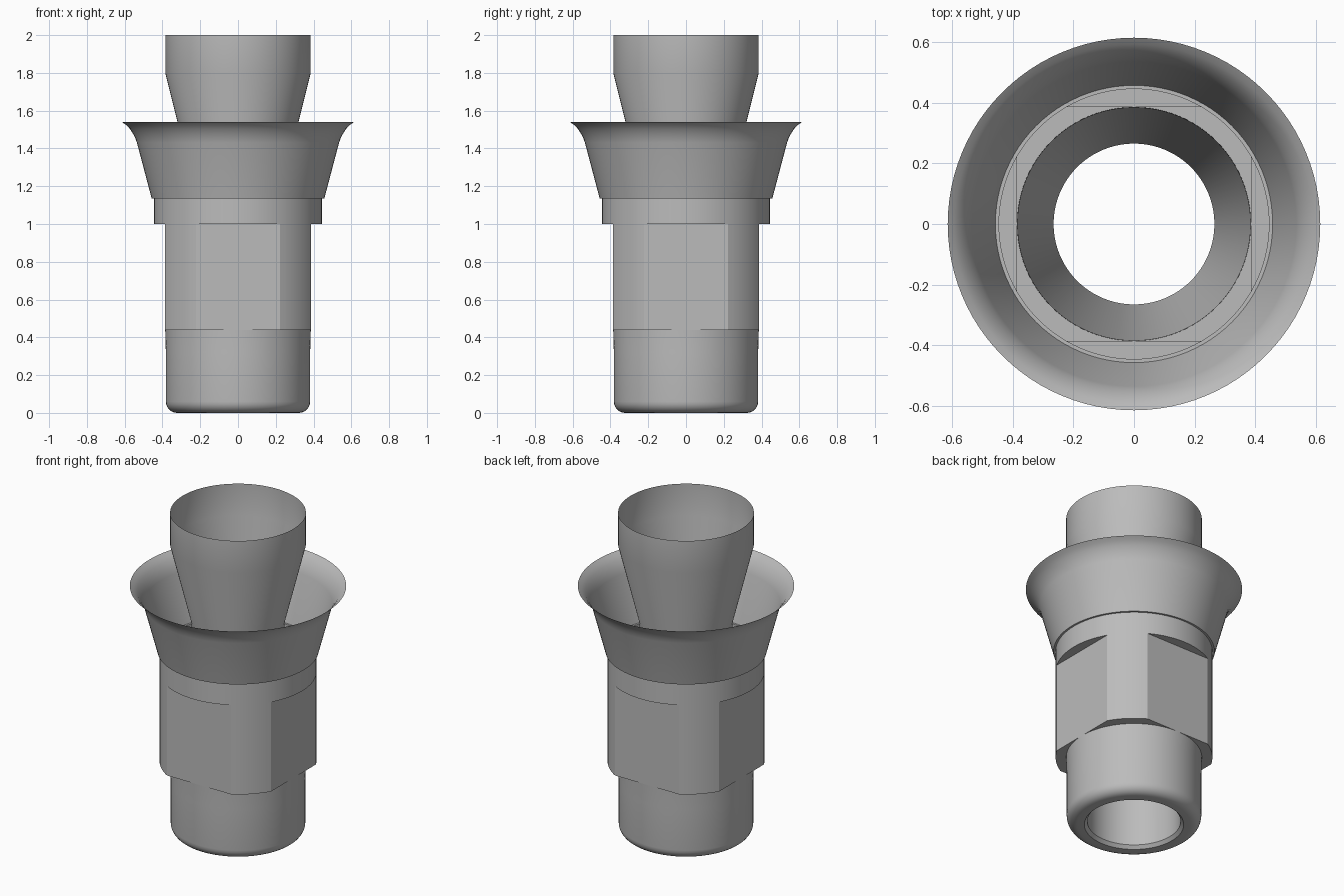
import bpy
import bmesh
from math import sin, cos, pi, radians

cube = bpy.data.objects.get("Cube")
if cube:
    bpy.data.objects.remove(cube, do_unlink=True)

SEGMENTS = 96
COLLAR = 0.445                       # radius of the collar and body corners
FLAT = COLLAR * cos(radians(30))     # distance from the axis to each flat
BORE = 0.265

steel = bpy.data.materials.new("grey_steel")
steel.use_nodes = True
grey = (0.5, 0.5, 0.5, 1)
steel.diffuse_color = grey
steel.node_tree.nodes["Principled BSDF"].inputs["Base Color"].default_value = grey


def circle(radius):
    return lambda a: radius


def four_flats(a):
    return min(COLLAR, FLAT / max(abs(cos(a)), abs(sin(a))))


def loft(name, rings):
    """Skin a stack of (radius or radius function, height) rings."""
    bm = bmesh.new()
    previous = None
    for radius, z in rings:
        shape = radius if callable(radius) else circle(radius)
        angles = [2 * pi * i / SEGMENTS for i in range(SEGMENTS)]
        ring = [bm.verts.new((shape(a) * cos(a), shape(a) * sin(a), z)) for a in angles]
        if previous:
            for i in range(SEGMENTS):
                j = (i + 1) % SEGMENTS
                bm.faces.new((previous[j], previous[i], ring[i], ring[j]))
        previous = ring
    bmesh.ops.remove_doubles(bm, verts=bm.verts, dist=0.0001)
    mesh = bpy.data.meshes.new(name)
    bm.to_mesh(mesh)
    bm.free()
    mesh.materials.append(steel)
    obj = bpy.data.objects.new(name, mesh)
    bpy.context.collection.objects.link(obj)
    bpy.ops.object.select_all(action='DESELECT')
    obj.select_set(True)
    bpy.context.view_layer.objects.active = obj
    bpy.ops.object.shade_smooth_by_angle(angle=radians(30))
    return obj


# Thin flared skirt, with the small step down to the collar
loft("flared_skirt", [(0.614, 1.54), (0.592, 1.524), (0.572, 1.503), (0.556, 1.478),
                      (0.544, 1.455), (0.535, 1.43), (0.457, 1.135), (COLLAR, 1.135)])

# Round collar above the flats
loft("collar", [(COLLAR, 1.135), (COLLAR, 1.0)])

# Wrench body: undersides of the collar, four flats, and the lower shoulder
loft("wrench_body", [(COLLAR, 1.0), (four_flats, 1.0), (four_flats, 0.44), (FLAT, 0.44)])

# Lower spigot with a rounded end and a chamfered mouth
fillet = 0.06
spigot = [(FLAT, 0.44), (0.382, 0.32)]
for step in range(7):
    a = step / 6 * pi / 2
    spigot.append((0.382 - fillet * (1 - cos(a)), fillet * (1 - sin(a))))
spigot += [(0.282, 0), (BORE, 0.02)]
loft("lower_spigot", spigot)

# Thin inner tube: straight bore, cone and cylindrical mouth
loft("inner_tube", [(BORE, 0.02), (BORE, 1.32), (0.385, 1.8), (0.385, 2.0)])
